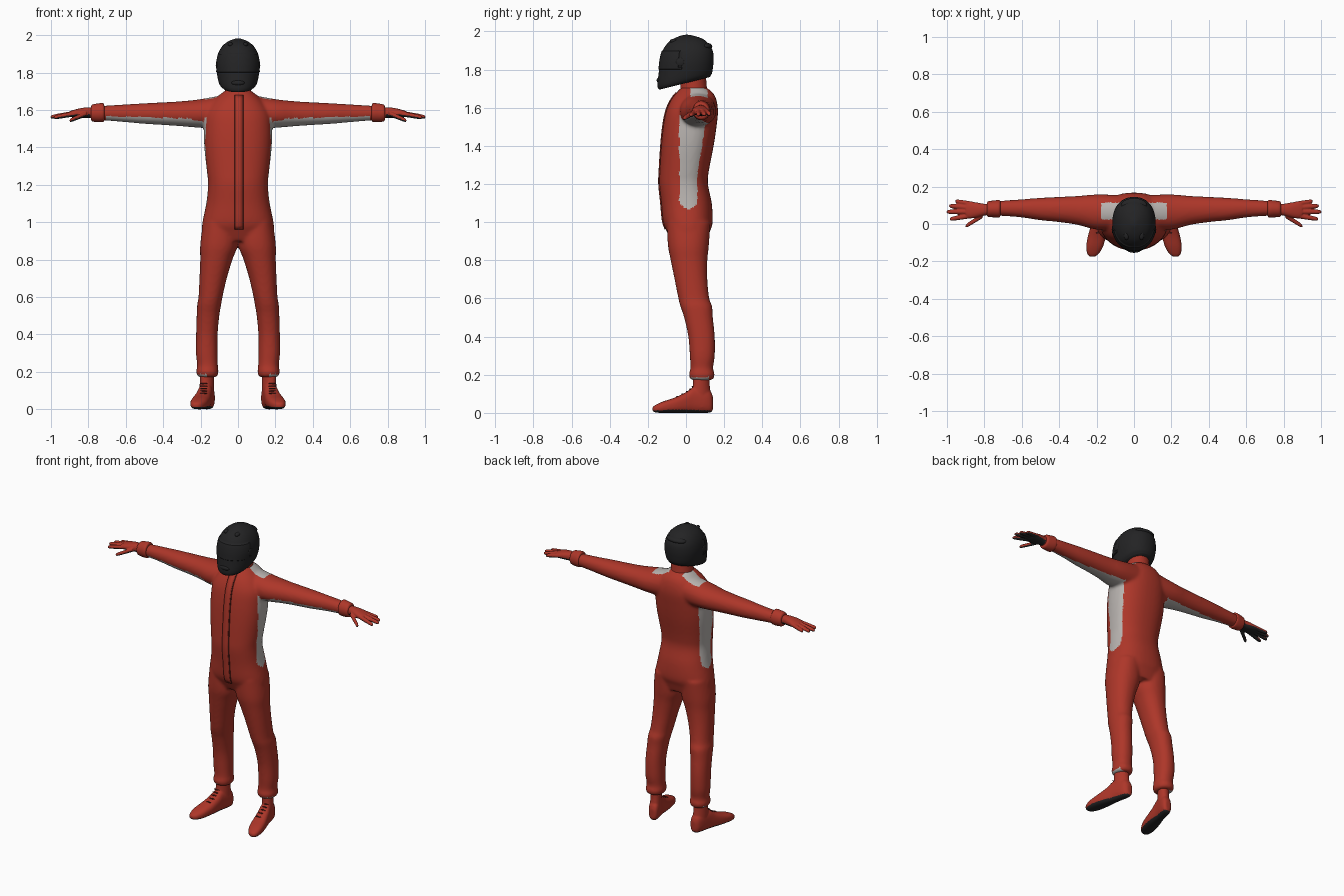
import bpy, bmesh
from math import cos, sin, pi, radians
from mathutils import Vector, Matrix
from mathutils.bvhtree import BVHTree

if "Cube" in bpy.data.objects:
    bpy.data.objects.remove(bpy.data.objects["Cube"])


def material(name, rgb):
    m = bpy.data.materials.new(name)
    m.use_nodes = True
    m.diffuse_color = (*rgb, 1)
    m.node_tree.nodes["Principled BSDF"].inputs["Base Color"].default_value = (*rgb, 1)
    return m


RED = material("suit red", (.42, .037, .022))
WHITE = material("panel white", (.48, .45, .43))
BLACK = material("helmet black", (.017, .017, .018))
DARK = material("seam dark red", (.08, .012, .009))

PLACE = {"x": lambda t, u, v: (t, u, v),
         "y": lambda t, u, v: (u, t, v),
         "z": lambda t, u, v: (u, v, t)}


def refine(rows, steps=4):
    """Smooth spline through the cross-section rows."""
    pts = [rows[0], *rows, rows[-1]]
    out = []
    for a, b, c, d in zip(pts, pts[1:], pts[2:], pts[3:]):
        for i in range(steps):
            t = i / steps
            out.append([q + t / 2 * (r - p + t * (2*p - 5*q + 4*r - s + t * (3*(q - r) + s - p)))
                        for p, q, r, s in zip(a, b, c, d)])
    return out + [rows[-1]]


def loft(bm, axis, rows, power=2.0, sides=40):
    """Closed tube; each row is position, u min, u max, v min, v max."""
    rings = []
    for t, u0, u1, v0, v1 in refine(rows):
        ring = []
        for i in range(sides):
            c, s = cos(2 * pi * i / sides), sin(2 * pi * i / sides)
            cu = abs(c) ** (2 / power) * (1 if c > 0 else -1)
            sv = abs(s) ** (2 / power) * (1 if s > 0 else -1)
            ring.append(bm.verts.new(PLACE[axis](t, (u0 + u1) / 2 + (u1 - u0) / 2 * cu,
                                                 (v0 + v1) / 2 + (v1 - v0) / 2 * sv)))
        rings.append(ring)
    for a, b in zip(rings, rings[1:]):
        for i in range(sides):
            j = (i + 1) % sides
            bm.faces.new((a[i], a[j], b[j], b[i]))
    bm.faces.new(rings[0])
    bm.faces.new(rings[-1])


def ellipsoid(bm, centre, radii):
    m = Matrix.Translation(centre) @ Matrix.Diagonal((*radii, 1))
    bmesh.ops.create_uvsphere(bm, u_segments=20, v_segments=12, radius=1, matrix=m)


def make(name, bm, mats, voxel=0, smooth=0, rule=None):
    """Object from bmesh, optionally fused and smoothed, coloured by a face rule."""
    bmesh.ops.recalc_face_normals(bm, faces=bm.faces)
    me = bpy.data.meshes.new(name)
    bm.to_mesh(me)
    bm.free()
    ob = bpy.data.objects.new(name, me)
    bpy.context.collection.objects.link(ob)
    if voxel:
        r = ob.modifiers.new("fuse", "REMESH")
        r.mode, r.voxel_size = "VOXEL", voxel
        s = ob.modifiers.new("soften", "SMOOTH")
        s.factor, s.iterations = .5, smooth
        dg = bpy.context.evaluated_depsgraph_get()
        me = bpy.data.meshes.new_from_object(ob.evaluated_get(dg))
        ob.modifiers.clear()
        ob.data = me
    me.materials.clear()
    for m in mats:
        me.materials.append(m)
    for p in me.polygons:
        p.material_index = rule(p.center, p.normal) if rule else 0
    me.shade_smooth()
    me.set_sharp_from_angle(angle=radians(50))
    return ob


def mirror(ob, name):
    me = ob.data.copy()
    me.transform(Matrix.Diagonal((-1, 1, 1, 1)))
    me.flip_normals()
    bpy.context.collection.objects.link(bpy.data.objects.new(name, me))


def tree(ob):
    return BVHTree.FromPolygons([v.co for v in ob.data.vertices],
                                [p.vertices for p in ob.data.polygons])


# Suit: torso, arms and legs fused into one skin
TORSO = [(.9, .165, -.075, .11), (.95, .192, -.1, .125), (1, .19, -.12, .14),
         (1.1, .17, -.13, .135), (1.2, .16, -.14, .115), (1.27, .166, -.138, .12),
         (1.4, .18, -.13, .145), (1.5, .182, -.12, .16), (1.58, .175, -.105, .168),
         (1.64, .14, -.08, .16), (1.68, .1, -.05, .14), (1.71, .06, -.02, .1)]
ARM = [(.08, -.03, .155, 1.5, 1.68), (.2, -.03, .158, 1.505, 1.658), (.3, -.005, .15, 1.513, 1.647),
       (.4, .01, .145, 1.52, 1.641), (.5, .02, .14, 1.526, 1.636), (.6, .035, .132, 1.535, 1.63),
       (.7, .043, .125, 1.543, 1.624), (.74, .045, .12, 1.545, 1.62)]
LEG = [(1, .005, .187, -.1, .128), (.88, .002, .202, -.095, .12), (.8, .03, .202, -.08, .112),
       (.7, .06, .206, -.06, .112), (.6, .083, .211, -.04, .122), (.56, .09, .218, -.03, .137),
       (.5, .1, .221, -.01, .141), (.4, .109, .224, .012, .151), (.3, .109, .225, .02, .151),
       (.235, .108, .218, .023, .142), (.2, .104, .224, .015, .151), (.172, .112, .214, .025, .14)]


def suit_colour(c, n):
    x, y, z = abs(c.x), c.y, c.z
    back = .06 + .04 * max(0, min(1, (z - 1.25) / .25))
    side = .1 < x < .22 and -.035 < y < back and abs(n.x) > .4 \
        and 1.07 + 14 * (y - .015) ** 2 < z < 1.56
    under = .17 < x < .71 and n.z < -.35 and abs(y - .052) < .068 - .09 * (x - .2)
    shoulder = z > 1.62 and .05 < x < .175 and .025 < y < .115 and n.z > .2
    return int(side or under or shoulder)


bm = bmesh.new()
loft(bm, "z", [(z, -w, w, f, b) for z, w, f, b in TORSO], 2.3)
for s in (1, -1):
    loft(bm, "x", [(s * r[0], *r[1:]) for r in ARM], 2.1)
    loft(bm, "z", [(z, s * a, s * b, f, k) for z, a, b, f, k in LEG], 2.2)
suit = make("suit", bm, [RED, WHITE], .009, 7, suit_colour)
surface = tree(suit)

# Front zip flap over a darker seam
for name, mat, half, lift in (("zip_seam", DARK, .025, .002), ("zip_flap", RED, .019, .006)):
    bm = bmesh.new()
    rows = []
    for i in range(37):
        z = .962 + .718 * i / 36
        row = []
        for k in (-1, 0, 1):
            hit = surface.ray_cast(Vector((.005 + k * half, -1, z)), Vector((0, 1, 0)))[0]
            row.append(bm.verts.new(hit - Vector((0, lift, 0))))
        rows.append(row)
    for a, b in zip(rows, rows[1:]):
        for k in (0, 1):
            bm.faces.new((a[k], a[k + 1], b[k + 1], b[k]))
    strip = make(name, bm, [mat])
    if strip.data.polygons[0].normal.y > 0:
        strip.data.flip_normals()
    thick = strip.modifiers.new("thickness", "SOLIDIFY")
    thick.thickness, thick.offset = .006, -1

# Collar
bm = bmesh.new()
loft(bm, "z", [(1.66, -.078, .078, -.04, .12), (1.7, -.07, .07, -.03, .11),
               (1.76, -.066, .066, -.025, .105)])
make("collar", bm, [RED])

# Helmet shell, lower at the chin, with a raised visor
HELMET = [(1.73, .085, -.14, .125), (1.75, .103, -.15, .135), (1.8, .113, -.141, .14),
          (1.85, .116, -.135, .145), (1.9, .107, -.122, .14), (1.94, .085, -.095, .115),
          (1.965, .055, -.06, .08), (1.98, .02, -.02, .03), (1.983, .004, -.002, .01)]
bm = bmesh.new()
loft(bm, "z", [(z, -w, w, f, b) for z, w, f, b in HELMET], 2.2, 48)
for v in bm.verts:
    if v.co.z < 1.8:
        v.co.z += v.co.y * .25 * min(1, (1.8 - v.co.z) / .06)
bmesh.ops.recalc_face_normals(bm, faces=bm.faces)
visor = [f for f in bm.faces if f.calc_center_median().y < -.03
         and 1.8 < f.calc_center_median().z < 1.895]
bmesh.ops.inset_region(bm, faces=visor, thickness=.003, depth=.004)
make("helmet", bm, [BLACK])

# Helmet vents, visor pivots and rear spoiler
bm = bmesh.new()
ellipsoid(bm, (0, -.142, 1.745), (.035, .012, .014))
ellipsoid(bm, (0, .1, 1.922), (.07, .038, .02))
for s in (1, -1):
    ellipsoid(bm, (s * .113, -.03, 1.84), (.006, .022, .022))
    ellipsoid(bm, (s * .04, -.06, 1.95), (.014, .025, .012))
make("helmet_trim", bm, [BLACK])

# Sleeve cuff
bm = bmesh.new()
loft(bm, "x", [(.715, .043, .122, 1.545, 1.625), (.722, .034, .128, 1.536, 1.637),
               (.755, .036, .125, 1.535, 1.634), (.78, .038, .121, 1.54, 1.628),
               (.786, .046, .112, 1.55, 1.615)])
mirror(make("left_sleeve_cuff", bm, [RED]), "right_sleeve_cuff")

# Glove: palm and five fingers, black on the palm side
bm = bmesh.new()
loft(bm, "x", [(.76, .05, .11, 1.555, 1.612), (.8, .045, .108, 1.558, 1.614),
               (.84, .035, .115, 1.558, 1.61), (.88, .03, .117, 1.56, 1.6),
               (.9, .04, .108, 1.565, 1.593)], 2.3)
FINGERS = [((.86, .105, 1.583), (.955, .122, 1.566)), ((.87, .086, 1.583), (.988, .097, 1.564)),
           ((.87, .066, 1.583), (1.002, .065, 1.562)), ((.87, .045, 1.58), (.985, .026, 1.56)),
           ((.81, .045, 1.58), (.9, -.012, 1.543))]
for base, tip in FINGERS:
    rows = []
    for t, r in ((0, .014), (.5, .013), (.9, .011), (1, .005)):
        x, y, z = Vector(base).lerp(Vector(tip), t)
        rows.append((x, y - r, y + r, z - r, z + r))
    loft(bm, "x", rows, 2, 16)
glove = make("left_glove", bm, [RED, BLACK], .004, 3,
             lambda c, n: int(n.z < -.25 and c.x > .79))
mirror(glove, "right_glove")

# Boot: foot and ankle, toes turned out, black sole
FOOT = [(.142, .015, .02, .08), (.13, .03, .003, .11), (.1, .037, 0, .13), (.04, .039, 0, .135),
        (0, .043, 0, .108), (-.06, .048, 0, .08), (-.12, .045, 0, .06),
        (-.16, .03, .002, .042), (-.175, .012, .01, .03)]
bm = bmesh.new()
loft(bm, "y", [(y, -w, w, lo, hi) for y, w, lo, hi in FOOT], 2.6)
loft(bm, "z", [(.03, -.036, .036, .03, .135), (.1, -.037, .037, .03, .13),
               (.15, -.037, .037, .036, .124), (.21, -.037, .037, .038, .122)])
for v in bm.verts:
    v.co.x += .162 + (.1 - v.co.y) * .22
boot = make("left_boot", bm, [RED, BLACK], .005, 4,
            lambda c, n: int(c.z < .012 or (c.z < .03 and n.z < -.5)))
mirror(boot, "right_boot")

# Boot laces across the instep
surface = tree(boot)
bm = bmesh.new()
for z in (.085, .098, .111, .124, .137):
    hit = surface.ray_cast(Vector((.183, -1, z)), Vector((0, 1, 0)))[0]
    ellipsoid(bm, hit, (.02, .005, .0035))
mirror(make("left_laces", bm, [DARK]), "right_laces")
